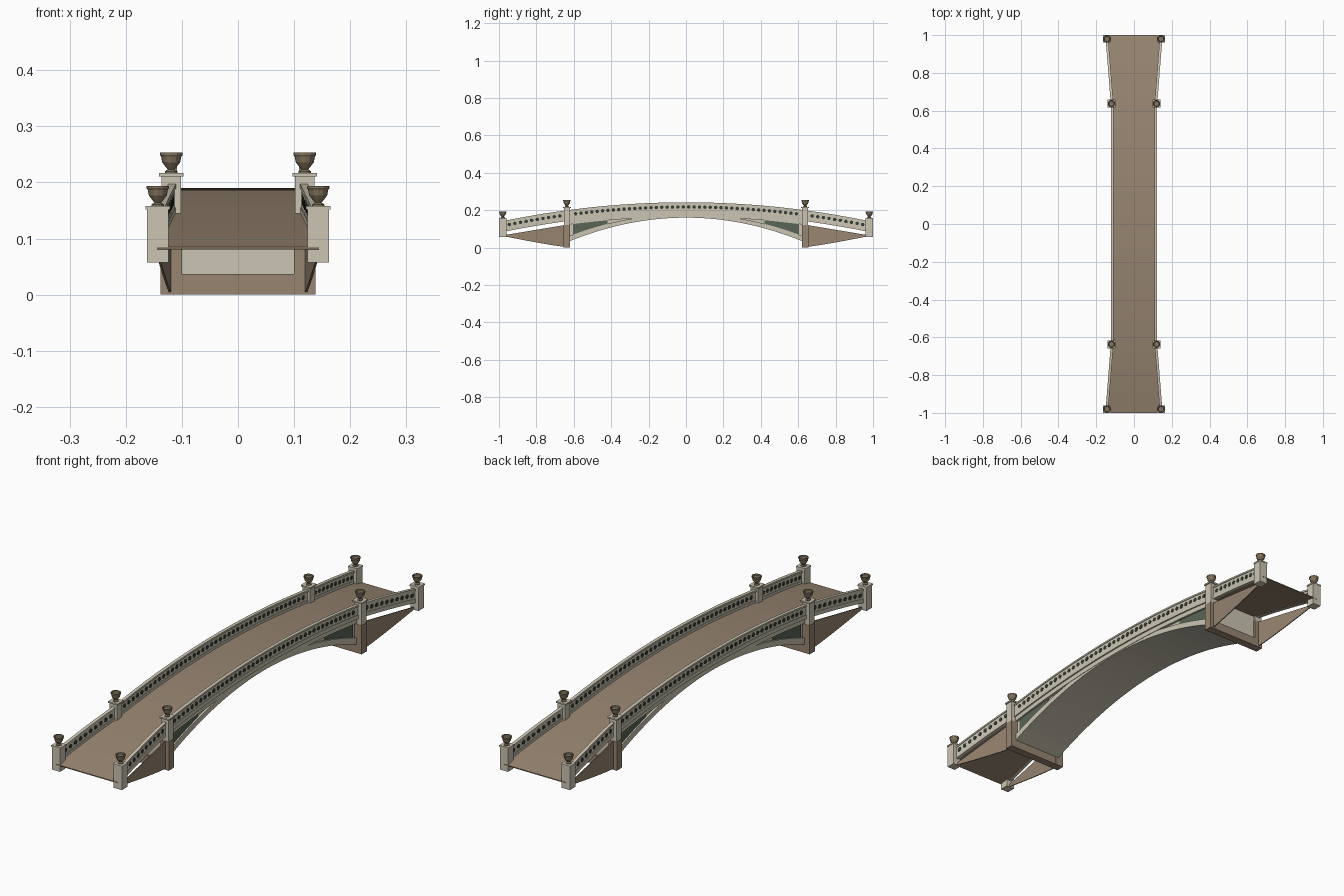
import bpy, bmesh, math
from mathutils import Matrix, Vector

if "Cube" in bpy.data.objects:
    bpy.data.objects.remove(bpy.data.objects["Cube"], do_unlink=True)


def material(name, rgb):
    m = bpy.data.materials.new(name)
    m.use_nodes = True
    m.diffuse_color = (*rgb, 1)
    m.node_tree.nodes["Principled BSDF"].inputs["Base Color"].default_value = (*rgb, 1)
    return m


PALE = material("pale stone", (0.60, 0.56, 0.45))
TAN = material("tan stone", (0.31, 0.235, 0.165))
BROWN = material("urn brown", (0.22, 0.17, 0.11))
GREEN = material("green panel", (0.10, 0.13, 0.095))
DARK = material("dark openings", (0.035, 0.045, 0.035))

PIER_Y, END_Y = 0.637, 0.98
PIER_X, END_X = 0.119, 0.143
SPAN = 0.62


def finish(bm, name, mat):
    bmesh.ops.recalc_face_normals(bm, faces=bm.faces)
    me = bpy.data.meshes.new(name)
    bm.to_mesh(me)
    bm.free()
    me.materials.append(mat)
    ob = bpy.data.objects.new(name, me)
    bpy.context.collection.objects.link(ob)
    return ob


def box(name, mat, x, y, z0, z1, wx, wy):
    bm = bmesh.new()
    bmesh.ops.create_cube(bm, size=1, matrix=Matrix.Translation((x, y, (z0 + z1) / 2))
                          @ Matrix.Diagonal((wx, wy, z1 - z0, 1)))
    return finish(bm, name, mat)


def sweep(name, mat, y0, y1, steps, x_range, z_range):
    """Rectangular section swept along y; x_range and z_range give (low, high) at y."""
    bm = bmesh.new()
    rings = []
    for i in range(steps + 1):
        y = y0 + (y1 - y0) * i / steps
        (xa, xb), (za, zb) = x_range(y), z_range(y)
        rings.append([bm.verts.new(p) for p in
                      ((xa, y, za), (xb, y, za), (xb, y, zb), (xa, y, zb))])
    for a, b in zip(rings, rings[1:]):
        for k in range(4):
            j = (k + 1) % 4
            bm.faces.new((a[k], a[j], b[j], b[k]))
    bm.faces.new(rings[0])
    bm.faces.new(rings[-1])
    return finish(bm, name, mat)


def deck_z(y):
    return 0.085 + 0.105 * (1 - y * y)


def arch_z(y):
    return 0.16 - 0.125 * (y / SPAN) ** 2


def ring_top(y):
    return arch_z(y) + 0.016 + 0.012 * abs(y) / SPAN


def side_x(y):
    """Centre line of the parapet, flaring outward past the piers."""
    t = max(0, (abs(y) - PIER_Y) / (END_Y - PIER_Y))
    return 0.116 + (END_X - 0.116) * t


def both(half):
    return lambda y: (-half, half)


# Deck and arched body
sweep("deck", TAN, -1, 1, 48, lambda y: (-side_x(y), side_x(y)),
      lambda y: (deck_z(y) - 0.004, deck_z(y)))
sweep("spandrel_wall", PALE, -SPAN, SPAN, 40, both(0.105),
      lambda y: (arch_z(y) + 0.002, deck_z(y) - 0.005))
sweep("arch_ring", PALE, -SPAN, SPAN, 40, both(0.114),
      lambda y: (arch_z(y), ring_top(y)))

# Urn profile as radius and height
URN = [(0.011, 0), (0.011, 0.003), (0.006, 0.006), (0.010, 0.011), (0.016, 0.019),
       (0.018, 0.029), (0.020, 0.032), (0.020, 0.036), (0.016, 0.036), (0.014, 0.031)]


def urn(name, x, y, z, sides=12):
    bm = bmesh.new()
    rings = [[bm.verts.new((x + r * math.cos(a), y + r * math.sin(a), z + h))
              for a in (math.tau * k / sides for k in range(sides))] for r, h in URN]
    for a, b in zip(rings, rings[1:]):
        for k in range(sides):
            j = (k + 1) % sides
            bm.faces.new((a[k], a[j], b[j], b[k]))
    bm.faces.new(rings[0])
    bm.faces.new(rings[-1])
    finish(bm, name, BROWN)


def openings(name, s, sections):
    """Row of round plates showing on both faces of a parapet."""
    bm = bmesh.new()
    for y0, y1, count in sections:
        slope = math.atan2(side_x(y1) - side_x(y0), y1 - y0) * s
        turn = Matrix.Rotation(-slope, 4, "Z") @ Matrix.Rotation(math.pi / 2, 4, "Y")
        for i in range(count):
            y = y0 + (y1 - y0) * i / (count - 1)
            centre = Vector((s * side_x(y), y, deck_z(y) + 0.027))
            bmesh.ops.create_cone(bm, cap_ends=True, segments=8, radius1=0.0095,
                                  radius2=0.0095, depth=0.011,
                                  matrix=Matrix.Translation(centre) @ turn)
    finish(bm, name, DARK)


for s, side in ((1, "left"), (-1, "right")):

    def along(half):
        return lambda y: (s * side_x(y) - half, s * side_x(y) + half)

    # Parapet: plinth, pierced panel and coping in three runs
    for y0, y1, steps, run in ((-PIER_Y, PIER_Y, 40, "middle"),
                               (-END_Y, -PIER_Y, 8, "front"), (PIER_Y, END_Y, 8, "back")):
        for part, half, lo, hi in (("plinth", 0.006, -0.006, 0.010),
                                   ("panel", 0.004, 0.009, 0.046),
                                   ("coping", 0.007, 0.045, 0.052)):
            sweep(f"{side}_{run}_{part}", PALE, y0, y1, steps, along(half),
                  lambda y: (deck_z(y) + lo, deck_z(y) + hi))
    openings(f"{side}_openings", s, ((-0.59, 0.59, 42), (-0.945, -0.675, 10),
                                     (0.675, 0.945, 10)))

    # Fascia band below the parapet
    sweep(f"{side}_fascia", PALE, -SPAN, SPAN, 40,
          lambda y: (s * 0.110 - 0.006, s * 0.110 + 0.006),
          lambda y: (deck_z(y) - 0.026, deck_z(y) - 0.003))

    for d, end in ((1, "back"), (-1, "front")):
        tag = f"{side}_{end}"
        px, py, ex, ey = s * PIER_X, d * PIER_Y, s * END_X, d * END_Y

        # Green plate in the spandrel recess
        sweep(f"{tag}_green_panel", GREEN, d * 0.42, d * 0.605, 8,
              lambda y: (s * 0.106 - 0.002, s * 0.106 + 0.002),
              lambda y: (ring_top(y) - 0.002, deck_z(y) - 0.025))

        # Pier post with darker base
        box(f"{tag}_pier_base", TAN, px, py, 0, 0.12, 0.038, 0.035)
        box(f"{tag}_pier_post", PALE, px, py, 0.12, 0.211, 0.034, 0.033)
        box(f"{tag}_pier_cap", PALE, px, py, 0.211, 0.217, 0.044, 0.042)
        urn(f"{tag}_pier_urn", px, py, 0.217)

        # End post
        box(f"{tag}_end_post", PALE, ex, ey, 0.057, 0.152, 0.038, 0.038)
        box(f"{tag}_end_cap", PALE, ex, ey, 0.152, 0.158, 0.043, 0.040)
        urn(f"{tag}_end_urn", ex, ey, 0.158)

        # Tapered wing wall between pier and end post
        def wing_t(y):
            return (abs(y) - 0.65) / 0.32

        sweep(f"{tag}_wing_wall", TAN, d * 0.65, d * 0.97, 6,
              lambda y: (s * (0.121 + 0.019 * wing_t(y)) - 0.002,
                         s * (0.121 + 0.019 * wing_t(y)) + 0.002),
              lambda y: (0.004 + 0.056 * wing_t(y) ** 1.15, 0.12 - 0.053 * wing_t(y)))

# Cross walls between the piers
for d, end in ((1, "back"), (-1, "front")):
    box(f"{end}_footing", TAN, 0, d * PIER_Y, 0, 0.037, 0.202, 0.034)
    box(f"{end}_cross_wall", PALE, 0, d * (PIER_Y - 0.004), 0.037, 0.141, 0.202, 0.026)
